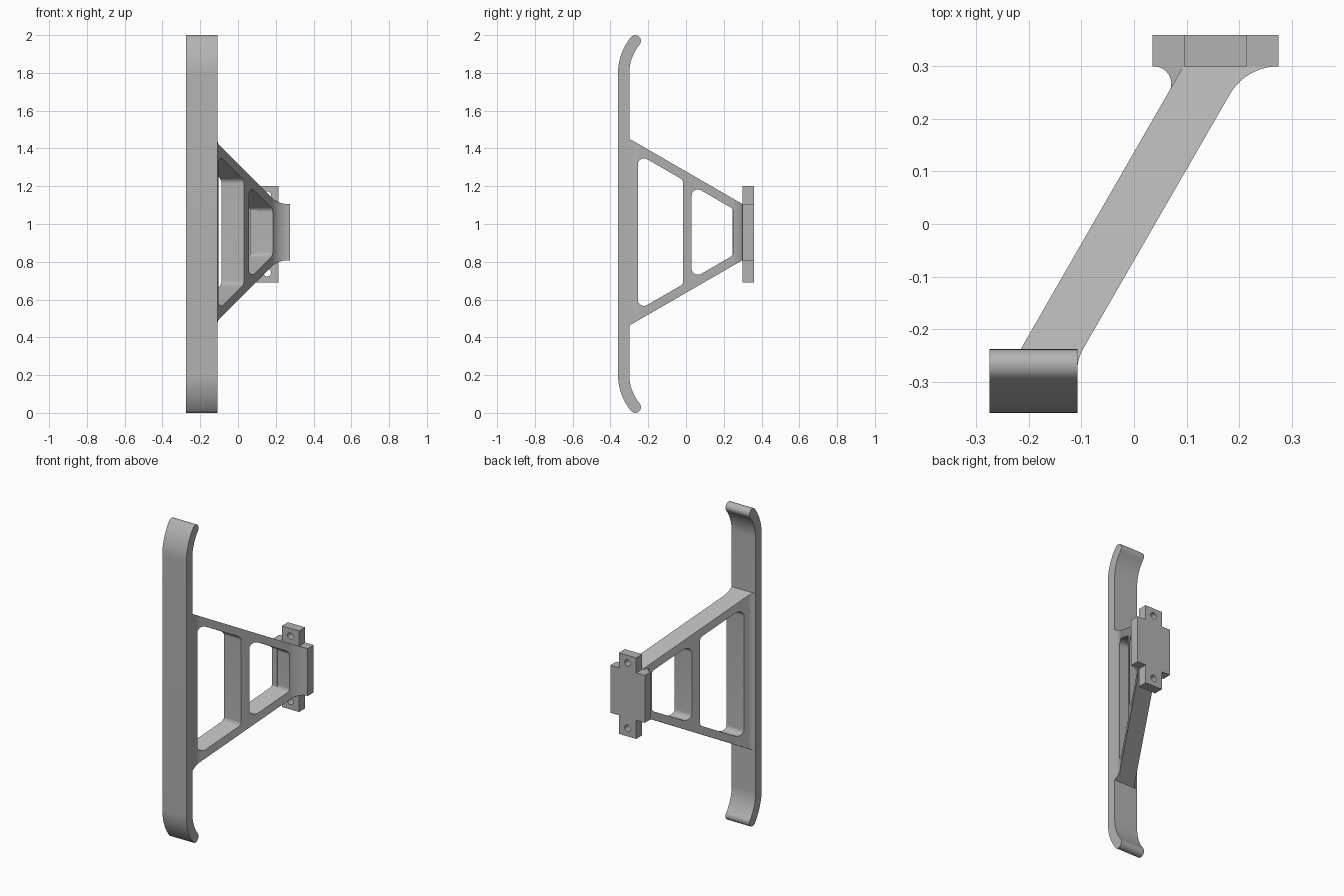
import bpy, bmesh
from math import sin, cos, tan, pi, radians
from mathutils import Vector

cube = bpy.data.objects.get("Cube")
if cube:
    bpy.data.objects.remove(cube, do_unlink=True)

GREY = (0.45, 0.45, 0.45, 1)
grey = bpy.data.materials.new("satin grey")
grey.use_nodes = True
grey.diffuse_color = GREY
grey.node_tree.nodes["Principled BSDF"].inputs["Base Color"].default_value = GREY

SLOPE = tan(radians(30))
MID = 0.957          # height of the arm's centre line


def rounded(points, steps=10):
    """Outline from (a, b) corners; a third value rounds that corner by a radius."""
    out = []
    for i, p in enumerate(points):
        c = Vector(p[:2])
        if len(p) == 2:
            out.append(c)
            continue
        d0 = (c - Vector(points[i - 1][:2])).normalized()
        d1 = (Vector(points[(i + 1) % len(points)][:2]) - c).normalized()
        turn = d0.angle(d1)
        reach = p[2] * tan(turn / 2)
        a, b, w = c - d0 * reach, c + d1 * reach, cos(turn / 2)
        for k in range(steps + 1):
            t = k / steps
            k0, k1, k2 = (1 - t) ** 2, 2 * w * t * (1 - t), t * t
            out.append((a * k0 + c * k1 + b * k2) / (k0 + k1 + k2))
    return out


def prism(name, outline, low, high):
    """Solid between two placements of the same outline."""
    bm = bmesh.new()
    rings = [[bm.verts.new(f(*p)) for p in outline] for f in (low, high)]
    n = len(outline)
    for ring in rings:
        bm.faces.new(ring)
    for i in range(n):
        j = (i + 1) % n
        bm.faces.new((rings[0][i], rings[0][j], rings[1][j], rings[1][i]))
    bmesh.ops.recalc_face_normals(bm, faces=bm.faces)
    mesh = bpy.data.meshes.new(name)
    bm.to_mesh(mesh)
    bm.free()
    mesh.materials.append(grey)
    obj = bpy.data.objects.new(name, mesh)
    bpy.context.collection.objects.link(obj)
    return obj


def along(axis, lo, hi):
    """Pair of placements for extruding an outline along one axis."""
    def at(v):
        def place(a, b):
            co = [a, b]
            co.insert(axis, v)
            return co
        return place
    return at(lo), at(hi)


def cut(obj, cutter):
    cutter.hide_render = True
    mod = obj.modifiers.new("cut", 'BOOLEAN')
    mod.object, mod.operation, mod.solver = cutter, 'DIFFERENCE', 'EXACT'
    bpy.context.view_layer.objects.active = obj
    bpy.ops.object.modifier_apply(modifier=mod.name)
    bpy.data.objects.remove(cutter, do_unlink=True)


def finish(obj):
    bpy.ops.object.select_all(action='DESELECT')
    obj.select_set(True)
    bpy.context.view_layer.objects.active = obj
    bpy.ops.object.shade_smooth_by_angle(angle=radians(29))


# Grip bar: long strip with both ends curling back to a round tip
BEND, SWEEP, STEPS = Vector((-0.06, 0.798)), radians(39.5), 14


def on_bend(radius, a):
    return BEND + radius * Vector((-cos(a), sin(a)))


sweep = [SWEEP * i / STEPS for i in range(STEPS + 1)]
tip = on_bend(0.27, SWEEP)
radial, forward = Vector((-cos(SWEEP), sin(SWEEP))), Vector((sin(SWEEP), cos(SWEEP)))
half = [on_bend(0.30, a) for a in sweep]
half += [tip + 0.03 * (cos(pi * i / STEPS) * radial + sin(pi * i / STEPS) * forward)
         for i in range(1, STEPS)]
half += [on_bend(0.24, a) for a in reversed(sweep)]
bar = [(p.x, 1 + p.y) for p in half] + [(p.x, 1 - p.y) for p in reversed(half)]
finish(prism("grip_bar", bar, *along(0, -0.275, -0.108)))


# Arm: slanted plan shape whose height tapers toward the mount
def half_height(y):
    return 0.148 + SLOPE * (0.30 - y)


plan = rounded([(-0.275, -0.302), (-0.108, -0.302), (-0.108, -0.257, 0.086),
                (0.213, 0.30, 0.106), (0.275, 0.30), (0.275, 0.302),
                (0.0952, 0.302), (-0.2512, -0.30, 0.04), (-0.275, -0.30)])
arm = prism("arm", plan,
            lambda x, y: (x, y, MID - half_height(y)),
            lambda x, y: (x, y, MID + half_height(y)))

# Two rounded trapezoid windows through the arm
for y0, y1 in ((-0.255, -0.015), (0.03, 0.25)):
    h0, h1 = half_height(y0) - 0.054, half_height(y1) - 0.054
    window = rounded([(y0, MID - h0, 0.033), (y1, MID - h1, 0.033),
                      (y1, MID + h1, 0.033), (y0, MID + h0, 0.033)])
    cut(arm, prism("window_cutter", window, *along(0, -0.6, 0.6)))
finish(arm)

# Inner fillet between arm and mount
web = rounded([(0.12, 0.302), (0.035, 0.302), (0.035, 0.30),
               (0.0952, 0.30, 0.033), (0.0647, 0.2472), (0.10, 0.2472)])
finish(prism("mount_fillet", web, *along(2, 0.81, 1.105)))

# Mount plate: cross shape with a screw hole in each tab
CX, CZ = 0.155, 0.946
quarter = [(0.12, 0.149), (0.06, 0.149), (0.06, 0.255)]
right = [(x, z) for x, z in quarter]
top = right + [(-x, z) for x, z in reversed(right)]
cross = [(CX + x, MID + z if abs(z) < 0.2 else CZ + z)
         for x, z in top + [(-x, -z) for x, z in top]]
mount = prism("mount_plate", cross, *along(1, 0.30, 0.36))
for z in (0.742, 1.153):
    hole = [(CX + 0.02 * cos(2 * pi * i / 32), z + 0.02 * sin(2 * pi * i / 32))
            for i in range(32)]
    cut(mount, prism("hole_cutter", hole, *along(1, 0.25, 0.4)))
finish(mount)
